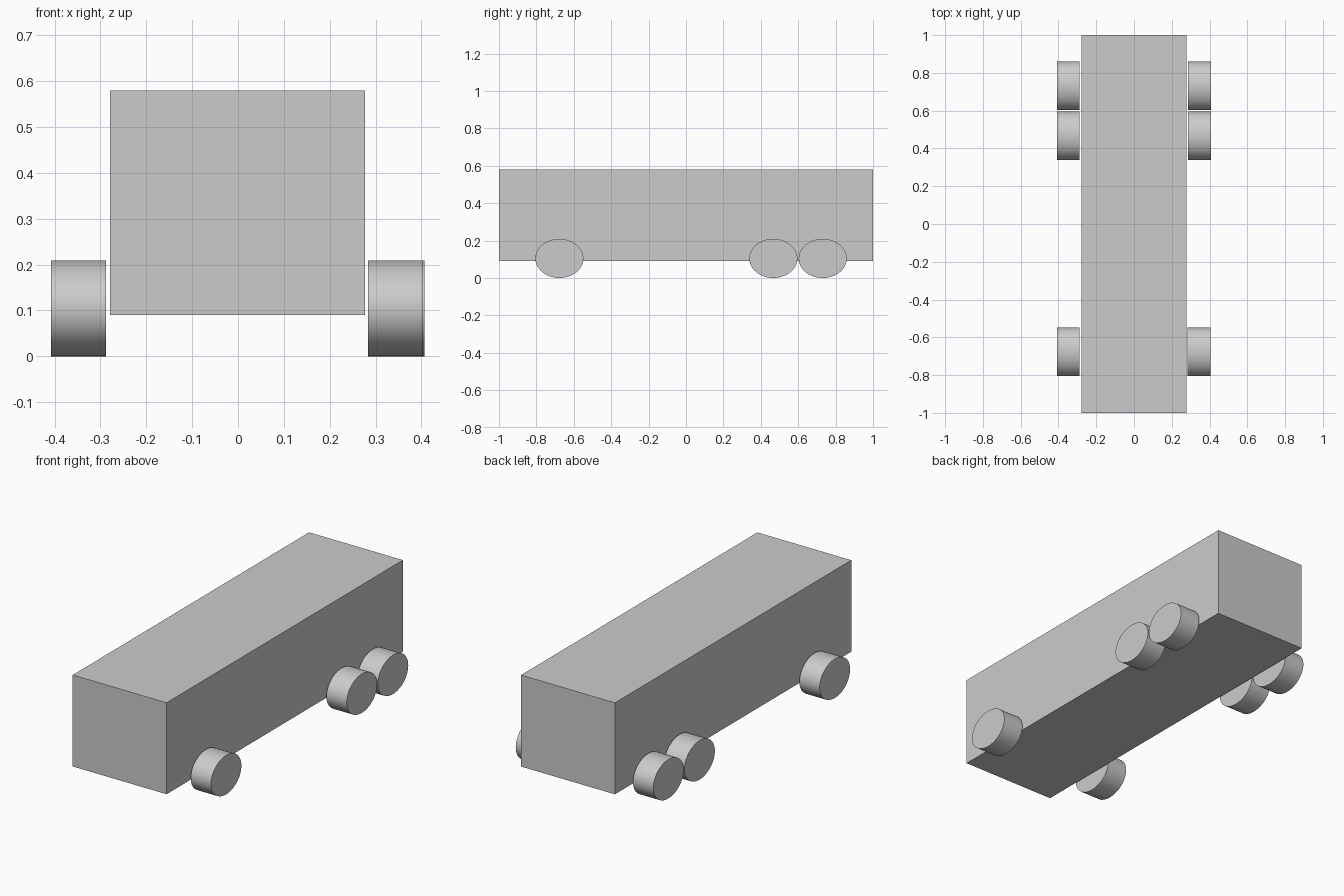
import bpy
import math

if "Cube" in bpy.data.objects:
    bpy.data.objects.remove(bpy.data.objects["Cube"])


def finish(obj, name, size):
    """Name the part, set its full dimensions and apply them."""
    obj.name = name
    obj.scale = size
    bpy.ops.object.transform_apply(location=False, rotation=True, scale=True)
    return obj


# Box body
bpy.ops.mesh.primitive_cube_add(size=1, location=(-0.001, 0, 0.335))
finish(bpy.context.object, "body", (0.556, 2.0, 0.49))


# Slightly oval wheels, standing just clear of the body sides
def wheel(name, x, y):
    bpy.ops.mesh.primitive_cylinder_add(vertices=64, radius=0.5, depth=1,
                                        location=(x, y, 0.1045),
                                        rotation=(0, math.pi / 2, 0))
    # local x is height, local y is length, local z is width
    finish(bpy.context.object, name, (0.209, 0.257, 0.12))
    bpy.ops.object.shade_smooth_by_angle(angle=math.radians(30))


for axle, y, right_x in (("front", -0.677, 0.344),
                         ("middle", 0.467, 0.347),
                         ("rear", 0.731, 0.347)):
    wheel(axle + "_wheel_left", -0.348, y)
    wheel(axle + "_wheel_right", right_x, y)
